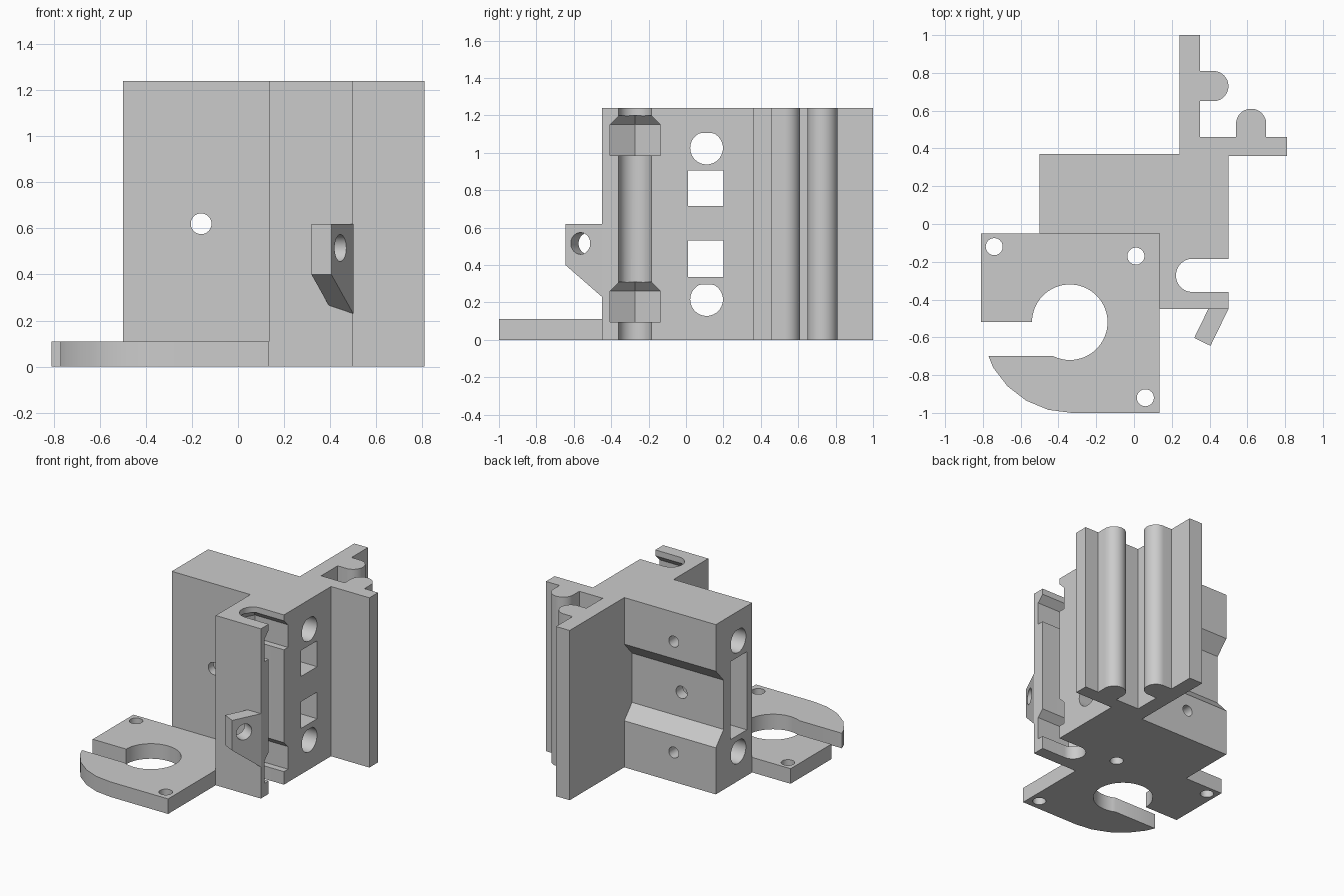
import bpy, bmesh
from math import sin, cos, radians, sqrt, atan2
from mathutils import Matrix

cube = bpy.data.objects.get("Cube")
if cube:
    bpy.data.objects.remove(cube, do_unlink=True)

HEIGHT = 1.24
GREY = (0.6, 0.6, 0.6, 1)
grey = bpy.data.materials.new("plain grey")
grey.use_nodes = True
grey.diffuse_color = GREY
grey.node_tree.nodes["Principled BSDF"].inputs["Base Color"].default_value = GREY


def arc(cx, cy, r, a0, a1, steps=24):
    angles = [radians(a0 + (a1 - a0) * i / steps) for i in range(steps + 1)]
    return [(cx + r * cos(a), cy + r * sin(a)) for a in angles]


def circle(cx, cy, r):
    return arc(cx, cy, r, 0, 360, 40)[:-1]


def rect(u0, u1, v0, v1):
    return [(u0, v0), (u1, v0), (u1, v1), (u0, v1)]


def loft(name, rings, axis="z"):
    """Solid through (height, profile) rings stacked along an axis."""
    place = {"x": lambda u, v, h: (h, u, v),
             "y": lambda u, v, h: (u, h, v),
             "z": lambda u, v, h: (u, v, h)}[axis]
    bm = bmesh.new()
    loops = [[bm.verts.new(place(u, v, h)) for u, v in pts] for h, pts in rings]
    bm.faces.new(loops[0])
    bm.faces.new(loops[-1])
    n = len(loops[0])
    for a, b in zip(loops, loops[1:]):
        for i in range(n):
            j = (i + 1) % n
            bm.faces.new((a[i], a[j], b[j], b[i]))
    bmesh.ops.recalc_face_normals(bm, faces=bm.faces)
    mesh = bpy.data.meshes.new(name)
    bm.to_mesh(mesh)
    bm.free()
    mesh.materials.append(grey)
    obj = bpy.data.objects.new(name, mesh)
    bpy.context.collection.objects.link(obj)
    return obj


def prism(name, pts, lo, hi, axis="z"):
    return loft(name, [(lo, pts), (hi, pts)], axis)


def activate(obj):
    bpy.ops.object.select_all(action="DESELECT")
    obj.select_set(True)
    bpy.context.view_layer.objects.active = obj


def cut(obj, cutters):
    activate(obj)
    for cutter in cutters:
        mod = obj.modifiers.new("cut", "BOOLEAN")
        mod.operation = "DIFFERENCE"
        mod.solver = "EXACT"
        mod.object = cutter
        bpy.ops.object.modifier_apply(modifier=mod.name)
        bpy.data.objects.remove(cutter, do_unlink=True)


# Tall carriage body: block, slotted pillar and two ribbed wings in one profile
SLOT_X, SLOT_Y, SLOT_R = 0.31, -0.272, 0.088
outline = [(-0.5, -0.05), (0.135, -0.05), (0.135, -0.45), (0.5, -0.45),
           (0.5, SLOT_Y - SLOT_R)]
outline += arc(SLOT_X, SLOT_Y, SLOT_R, 270, 90)
outline += [(0.5, SLOT_Y + SLOT_R), (0.5, 0.36), (0.81, 0.36), (0.81, 0.46), (0.7, 0.46)]
outline += arc(0.62, 0.53, 0.08, 0, 180)
outline += [(0.54, 0.46), (0.35, 0.46), (0.35, 0.65)]
outline += arc(0.42, 0.73, 0.08, -90, 90)
outline += [(0.35, 0.81), (0.35, 1), (0.24, 1), (0.24, 0.37), (-0.5, 0.37)]
body = prism("carriage_body", outline, 0, HEIGHT)


def nut_profile(half):
    """Hexagon end pointing inward, open past the pillar side."""
    side = SLOT_X - half / sqrt(3)
    tip = SLOT_X - 2 * half / sqrt(3)
    return [(0.6, SLOT_Y - half), (0.6, SLOT_Y + half), (side, SLOT_Y + half),
            (tip, SLOT_Y), (side, SLOT_Y - half)]


cutters = []
# Nut pockets with tapered roofs
for z in (0.095, 0.985):
    cutters.append(loft("nut_pocket", [(z, nut_profile(0.135)),
                                       (z + 0.165, nut_profile(0.135)),
                                       (z + 0.215, nut_profile(0.085))]))
# Rod holes with flattened tops, each with a clamp screw hole from the back
ROD_Y, ROD_R = 0.11, 0.0875
for z in (0.215, 1.025):
    rod = [(u, min(v, z + 0.08)) for u, v in circle(ROD_Y, z, ROD_R)]
    cutters.append(prism("rod_hole", rod, -0.6, 0.6, "x"))
    cutters.append(prism("clamp_hole", circle(-0.16, z, 0.04), ROD_Y, 0.5, "y"))
# Belt windows joined to one tall opening on the other side
for z0, z1 in ((0.335, 0.53), (0.715, 0.905)):
    cutters.append(prism("belt_window", rect(0.012, 0.2, z0, z1), 0, 0.6, "x"))
cutters.append(prism("belt_opening", rect(0.012, 0.2, 0.335, 0.905), -0.6, 0.1, "x"))
# Bevelled recess across the back
recess = [(0.28, 0.44), (0.37, 0.34), (0.45, 0.34), (0.45, 0.9), (0.37, 0.9), (0.28, 0.8)]
cutters.append(prism("back_recess", recess, -0.6, 0.24, "x"))
# Pulley bolt hole
cutters.append(prism("pulley_hole", circle(-0.16, 0.62, 0.045), -0.2, 0.5, "y"))
cut(body, cutters)

# Foot plate with a keyhole opening and a rounded corner
plate_outline = [(-0.81, -0.05), (-0.81, -0.52)]
plate_outline += arc(-0.34, -0.52, 0.2, 180, -115.8, 48)
plate_outline += [(-0.77, -0.7)]
plate_outline += arc(-0.33, -0.52, 0.48, 210, 270, 4)
plate_outline += [(0.135, -1), (0.135, -0.05)]
plate = prism("foot_plate", plate_outline, 0, 0.11)
cut(plate, [prism("screw_hole", circle(x, y, 0.045), -0.1, 0.2)
            for x, y in ((-0.74, -0.12), (0.01, -0.17), (0.06, -0.92))])

# Angled adjuster tab with a sloped underside
tab_side = [(0, 0.4), (0, 0.62), (0.217, 0.62), (0.217, 0.23)]
tab = prism("adjuster_tab", tab_side, -0.096, 0, "x")
cut(tab, [prism("adjuster_hole", circle(0.09, 0.515, 0.058), -0.2, 0.1, "x")])
tab.data.transform(Matrix.Translation((0.405, -0.645, 0))
                   @ Matrix.Rotation(-atan2(0.095, 0.195), 4, "Z"))

for part in (body, plate, tab):
    activate(part)
    bpy.ops.object.shade_smooth_by_angle(angle=radians(30))
